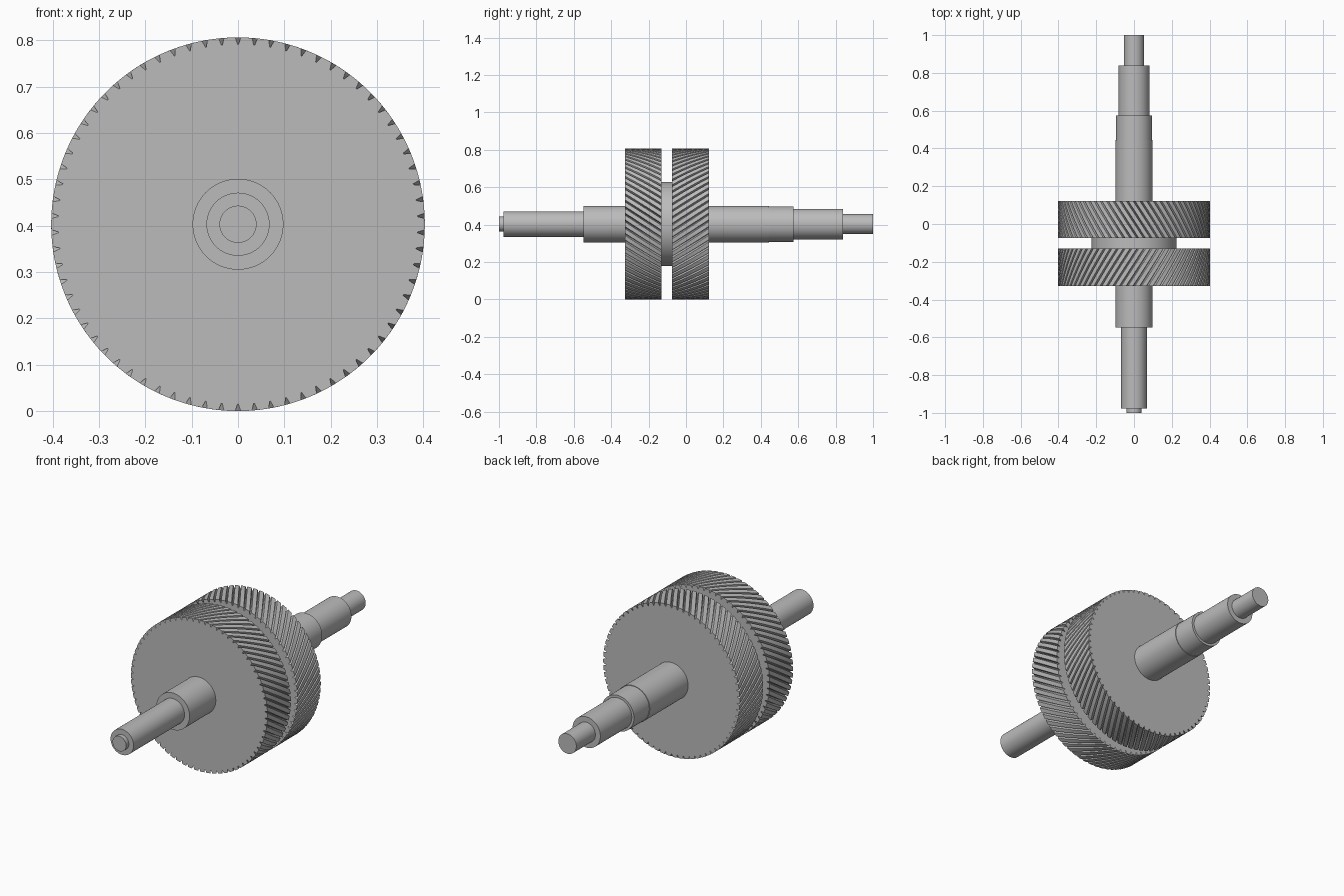
import bpy, bmesh
from math import pi, sin, cos

cube = bpy.data.objects.get("Cube")
if cube:
    bpy.data.objects.remove(cube)

AXIS_Z = 0.403      # height of the shaft axis
TIP, ROOT = 0.403, 0.388
TEETH = 70
TWIST = 0.32        # helix turn across one gear, in radians

steel = bpy.data.materials.new("grey steel")
steel.use_nodes = True
steel.diffuse_color = (0.5, 0.5, 0.5, 1)
steel.node_tree.nodes["Principled BSDF"].inputs["Base Color"].default_value = (0.5, 0.5, 0.5, 1)


def loft(name, rings):
    """Skin a list of rings of points lying along y, capping both ends."""
    bm = bmesh.new()
    loops = [[bm.verts.new(p) for p in ring] for ring in rings]
    n = len(loops[0])
    for a, b in zip(loops, loops[1:]):
        for i in range(n):
            j = (i + 1) % n
            bm.faces.new((a[i], a[j], b[j], b[i]))
    bm.faces.new(loops[0])
    bm.faces.new(loops[-1])
    bmesh.ops.recalc_face_normals(bm, faces=bm.faces)
    mesh = bpy.data.meshes.new(name)
    bm.to_mesh(mesh)
    bm.free()
    mesh.materials.append(steel)
    obj = bpy.data.objects.new(name, mesh)
    obj.location.z = AXIS_Z
    bpy.context.collection.objects.link(obj)
    bpy.ops.object.select_all(action='DESELECT')
    obj.select_set(True)
    bpy.context.view_layer.objects.active = obj
    bpy.ops.object.shade_smooth_by_angle(angle=pi / 9)
    return obj


def circle(radius, y, n=96):
    return [(radius * cos(2 * pi * i / n), y, radius * sin(2 * pi * i / n)) for i in range(n)]


def toothed_ring(y, turn):
    """Wide tooth lands parted by narrow V-shaped gaps, one gap at the top."""
    pitch = 2 * pi / TEETH
    ring = []
    for t in range(TEETH):
        for part, radius in ((-0.16, TIP), (-0.03, ROOT), (0.03, ROOT), (0.16, TIP), (0.5, TIP)):
            a = pi / 2 + turn + (t + part) * pitch
            ring.append((radius * cos(a), y, radius * sin(a)))
    return ring


def helical_gear(name, y0, y1, turn0, turn1, steps=10):
    loft(name, [toothed_ring(y0 + (y1 - y0) * k / steps,
                             turn0 + (turn1 - turn0) * k / steps) for k in range(steps + 1)])


# Stepped shaft, turned as one piece from front to back
steps = [(-1.0, 0.04), (-0.977, 0.068), (-0.548, 0.098), (-0.13, 0.225),
         (-0.075, 0.098), (0.445, 0.095), (0.574, 0.082), (0.839, 0.053)]
ends = [y for y, r in steps[1:]] + [1.0]
loft("stepped_shaft", [circle(r, y) for (y0, r), y1 in zip(steps, ends) for y in (y0, y1)])

# Herringbone pair: the helix turns one way on the front gear, back on the rear
helical_gear("front_gear", -0.327, -0.13, 0, -TWIST)
helical_gear("rear_gear", -0.075, 0.122, -TWIST, 0)
